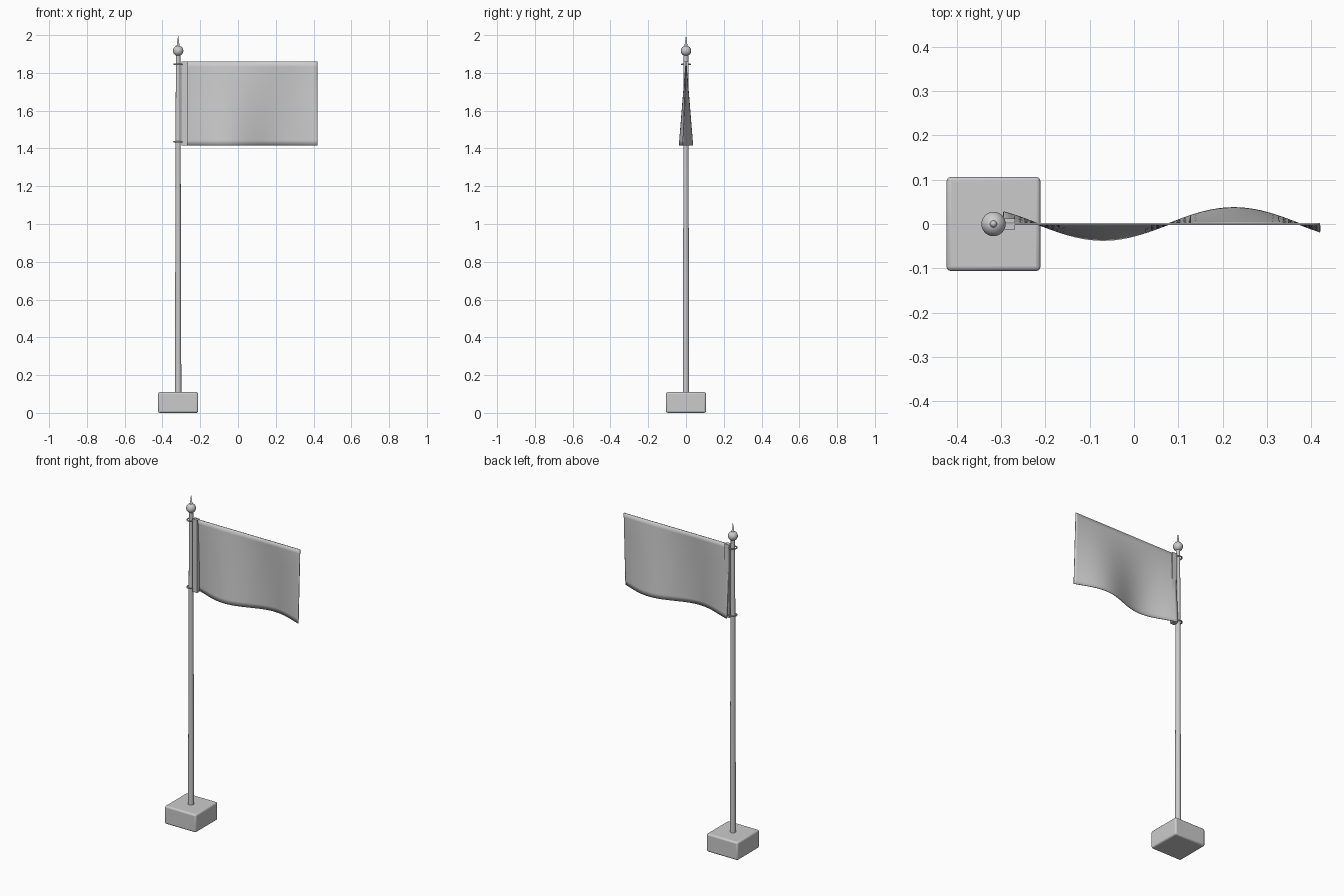
import bpy, bmesh, math

if "Cube" in bpy.data.objects:
    bpy.data.objects.remove(bpy.data.objects["Cube"])

grey = bpy.data.materials.new("light_grey")
grey.diffuse_color = (0.6, 0.6, 0.6, 1)
grey.use_nodes = True
grey.node_tree.nodes["Principled BSDF"].inputs["Base Color"].default_value = grey.diffuse_color
PX = -0.317  # pole axis


def finish(name, smooth=True):
    ob = bpy.context.object
    ob.name = name
    ob.data.materials.append(grey)
    if smooth:
        bpy.ops.object.shade_smooth_by_angle(angle=math.radians(40))
    return ob


def cone(name, r1, r2, z0, z1, n=24):
    bpy.ops.mesh.primitive_cone_add(vertices=n, radius1=r1, radius2=r2, depth=z1 - z0,
                                    location=(PX, 0, (z0 + z1) / 2))
    return finish(name)


def box(name, x0, x1, y, z0, z1, bevel):
    bpy.ops.mesh.primitive_cube_add(size=1, location=((x0 + x1) / 2, 0, (z0 + z1) / 2))
    ob = bpy.context.object
    ob.scale = (x1 - x0, 2 * y, z1 - z0)
    bpy.ops.object.transform_apply(location=False, rotation=False, scale=True)
    if bevel:
        m = ob.modifiers.new("bevel", 'BEVEL')
        m.width, m.segments = bevel, 3
    return finish(name, bevel > 0)


# Base block, tapered pole
box("base", PX - 0.106, PX + 0.106, 0.106, 0, 0.11, 0.01)
cone("pole", 0.017, 0.012, 0.1, 1.9)

# Finial ball and spike
bpy.ops.mesh.primitive_uv_sphere_add(segments=24, ring_count=16, radius=0.0275,
                                     location=(PX, 0, 1.917))
finish("finial_ball")
cone("finial_spike", 0.009, 0.0, 1.935, 2.0, 16)

# Rings holding the flag
for name, z in (("upper_ring", 1.845), ("lower_ring", 1.435)):
    bpy.ops.mesh.primitive_torus_add(major_radius=0.022, minor_radius=0.004,
                                     major_segments=24, minor_segments=8,
                                     location=(PX, 0, z))
    finish(name)

# Sleeve along the hoist edge
box("flag_sleeve", -0.3, -0.268, 0.012, 1.415, 1.86, 0)

# Flag cloth: flat at the top edge, waving more towards the bottom
X0, X1, Z0, Z1, NX, NZ = -0.295, 0.42, 1.415, 1.86, 48, 16
bm = bmesh.new()
bmesh.ops.create_grid(bm, x_segments=NX, y_segments=NZ, size=0.5)
for v in bm.verts:
    x = X0 + (v.co.x + 0.5) * (X1 - X0)
    drop = 0.5 - v.co.y
    wave = 0.036 * drop * math.sin(2 * math.pi * (x - 0.078) / 0.59)
    v.co = (x, wave, Z1 - drop * (Z1 - Z0))
mesh = bpy.data.meshes.new("flag")
bm.to_mesh(mesh)
bm.free()
flag = bpy.data.objects.new("flag", mesh)
bpy.context.collection.objects.link(flag)
bpy.ops.object.select_all(action='DESELECT')
flag.select_set(True)
bpy.context.view_layer.objects.active = flag
solid = flag.modifiers.new("thickness", 'SOLIDIFY')
solid.thickness, solid.offset = 0.004, 0
finish("flag")
